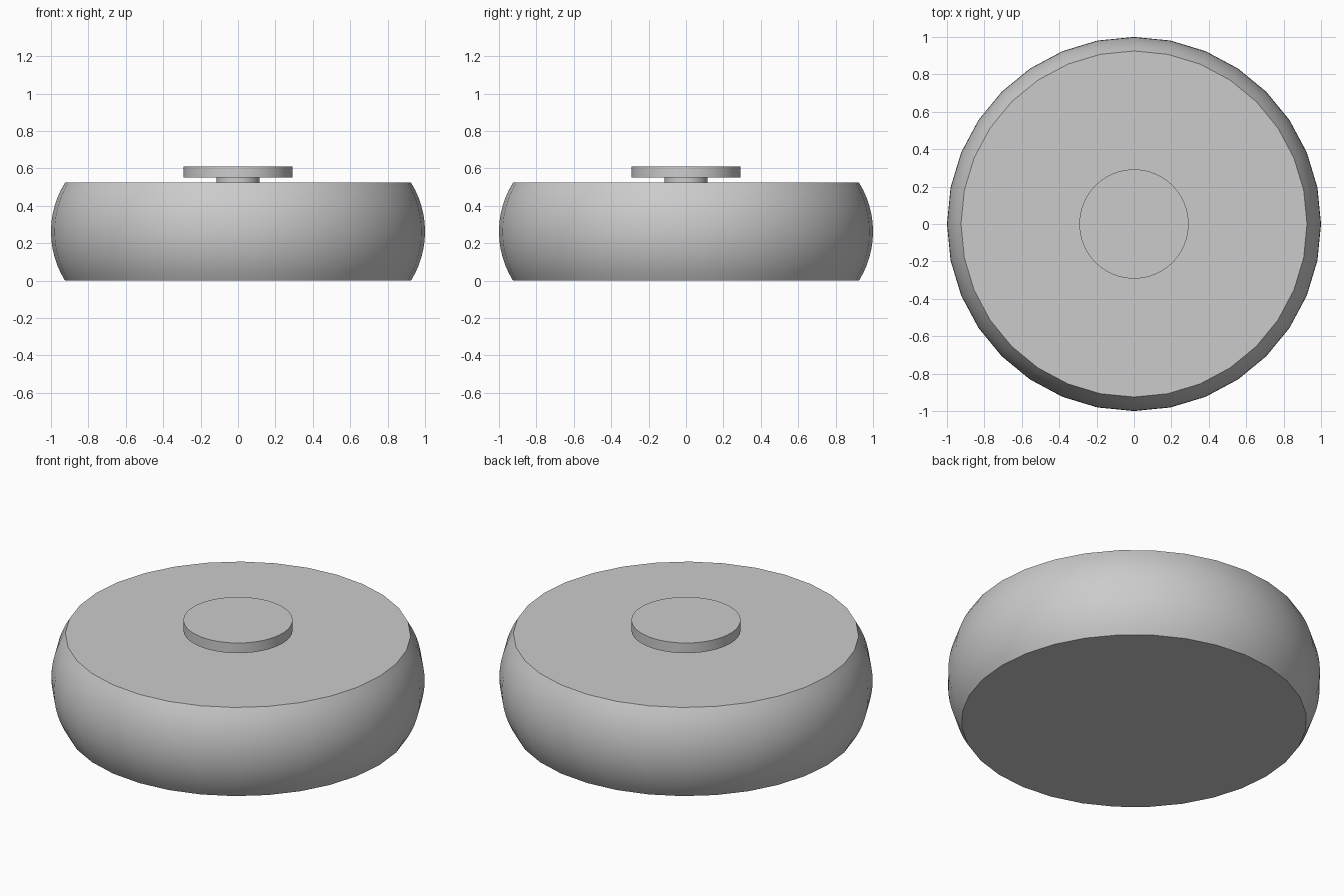
import bpy, bmesh, math

cube = bpy.data.objects.get("Cube")
if cube:
    bpy.data.objects.remove(cube, do_unlink=True)

grey = bpy.data.materials.new("light_grey")
grey.use_nodes = True
colour = (0.6, 0.6, 0.6, 1)
grey.diffuse_color = colour
grey.node_tree.nodes["Principled BSDF"].inputs["Base Color"].default_value = colour


def lathe(name, profile, sides):
    """Revolve (radius, z) points about the z axis and cap both ends."""
    bm = bmesh.new()
    rings = []
    for r, z in profile:
        rings.append([bm.verts.new((r * math.cos(2 * math.pi * i / sides),
                                    r * math.sin(2 * math.pi * i / sides), z))
                      for i in range(sides)])
    for low, high in zip(rings, rings[1:]):
        for i in range(sides):
            j = (i + 1) % sides
            bm.faces.new((low[i], low[j], high[j], high[i]))
    bm.faces.new(rings[0][::-1])
    bm.faces.new(rings[-1])
    mesh = bpy.data.meshes.new(name)
    bm.to_mesh(mesh)
    bm.free()
    mesh.materials.append(grey)
    obj = bpy.data.objects.new(name, mesh)
    bpy.context.collection.objects.link(obj)
    bpy.ops.object.select_all(action="DESELECT")
    obj.select_set(True)
    bpy.context.view_layer.objects.active = obj
    bpy.ops.object.shade_smooth_by_angle(angle=math.radians(30))
    return obj


# Rounded drum with a bulging side, flat top and flat base
half, bulge, steps = 0.262, 0.075, 12
arc_r = (half ** 2 + bulge ** 2) / (2 * bulge)
sweep = math.asin(half / arc_r)
side = []
for k in range(steps + 1):
    a = sweep * (2 * k / steps - 1)
    side.append((1 - arc_r + arc_r * math.cos(a), half + arc_r * math.sin(a)))
lathe("drum_body", side, 32)

# Short stem and flat disc knob on top
lathe("knob_stem", [(0.115, 0.52), (0.115, 0.552)], 64)
lathe("knob_disc", [(0.292, 0.55), (0.292, 0.61)], 64)
